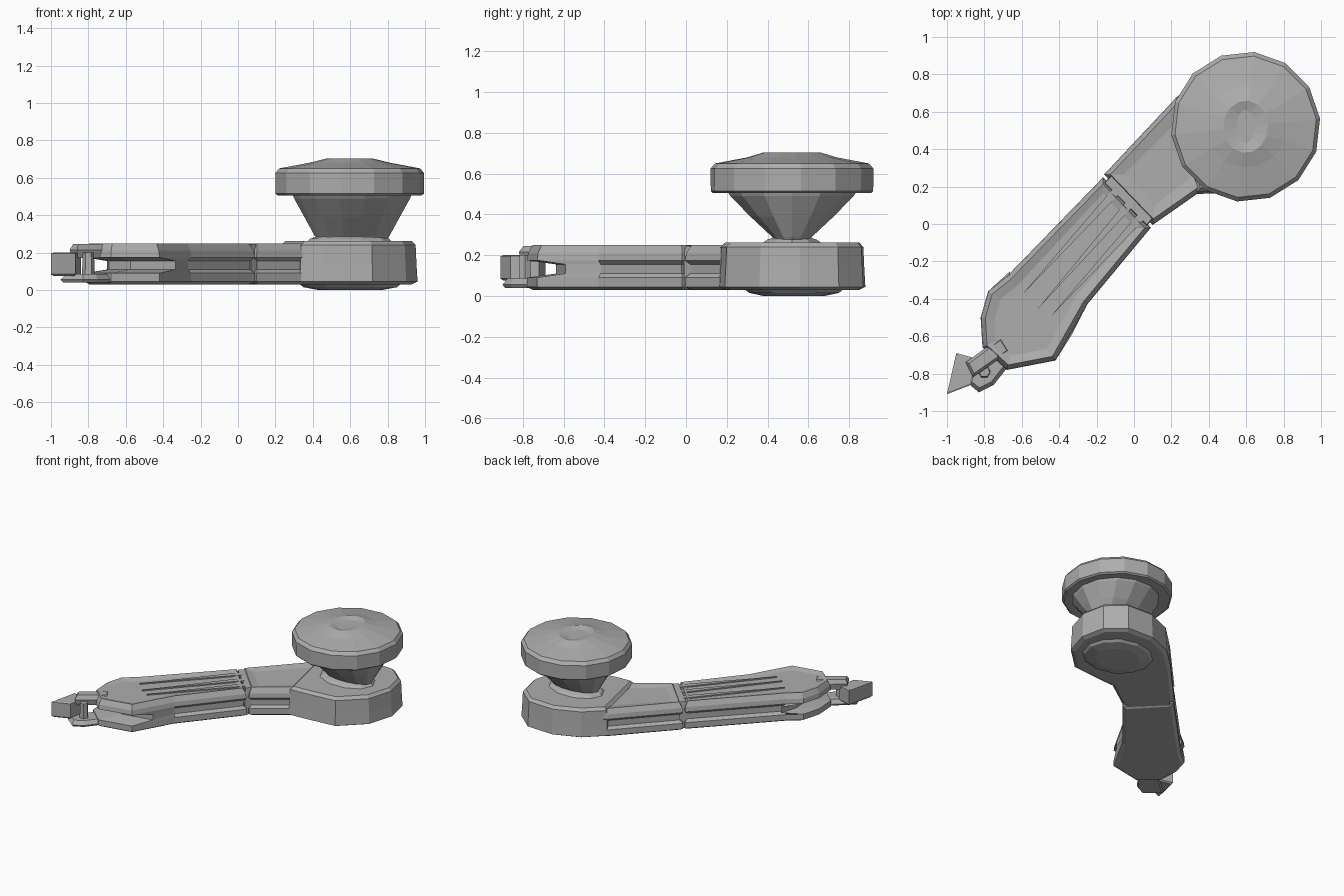
import bpy, bmesh, math
from mathutils import Vector

cube = bpy.data.objects.get("Cube")
if cube:
    bpy.data.objects.remove(cube, do_unlink=True)

grey = bpy.data.materials.new("plain grey")
grey.use_nodes = True
colour = (0.42, 0.42, 0.42, 1)
grey.diffuse_color = colour
grey.node_tree.nodes["Principled BSDF"].inputs["Base Color"].default_value = colour


def finish(name, bm):
    bmesh.ops.recalc_face_normals(bm, faces=bm.faces)
    mesh = bpy.data.meshes.new(name)
    bm.to_mesh(mesh)
    bm.free()
    mesh.materials.append(grey)
    obj = bpy.data.objects.new(name, mesh)
    bpy.context.collection.objects.link(obj)
    return obj


def shrink(outline, amount):
    """Move every corner of a counter-clockwise outline inward."""
    pts = [Vector(p) for p in outline]
    result = []
    for i, p in enumerate(pts):
        a = (p - pts[i - 1]).normalized()
        b = (pts[(i + 1) % len(pts)] - p).normalized()
        na, nb = Vector((-a.y, a.x)), Vector((-b.y, b.x))
        result.append(p + (na + nb) * amount / max(0.5, 1 + na.dot(nb)))
    return result


def stack(name, rings, recess=None):
    """Skin a list of (height, outline) rings and cap both ends."""
    bm = bmesh.new()
    loops = [[bm.verts.new((x, y, z)) for x, y in pts] for z, pts in rings]
    n = len(loops[0])
    for low, high in zip(loops, loops[1:]):
        for i in range(n):
            j = (i + 1) % n
            bm.faces.new((low[i], low[j], high[j], high[i]))
    bm.faces.new(loops[0][::-1])
    top = bm.faces.new(loops[-1])
    if recess:
        bm.normal_update()
        bmesh.ops.inset_region(bm, faces=[top], thickness=recess, depth=-0.012)
    return finish(name, bm)


def slab(name, outline, profile, recess=None):
    return stack(name, [(z, shrink(outline, d)) for z, d in profile], recess)


def turned(name, centre, sides, profile, angle=0.0):
    """Faceted round part; profile holds (x radius, y radius, height)."""
    rings = []
    for rx, ry, z in profile:
        pts = []
        for k in range(sides):
            t = 2 * math.pi * k / sides + angle
            pts.append((centre[0] + rx * math.cos(t), centre[1] + ry * math.sin(t)))
        rings.append((z, pts))
    return stack(name, rings)


# Arm in two lengths with a shallow groove along each side
grooved = [(0.03, 0.025), (0.045, 0), (0.09, 0), (0.11, 0.02),
           (0.155, 0.02), (0.175, 0), (0.21, 0.005), (0.25, 0.025)]
forearm = [(-0.165, 0.25), (-0.68, -0.28), (-0.78, -0.36), (-0.82, -0.5),
           (-0.81, -0.66), (-0.68, -0.78), (-0.42, -0.73), (-0.25, -0.43),
           (0.09, -0.02)]
rings = [(z, shrink(forearm, d)) for z, d in grooved]
# The groove deepens into an open mouth at the thin end
for z, pts in rings[3:5]:
    for p in pts:
        if p.x + p.y < -1.08:
            p += Vector((0.1, 0.12))
stack("forearm", rings, 0.05)
shoulder = [(0.1, -0.005), (0.35, 0.17), (0.55, 0.25), (0.6, 0.5),
            (0.35, 0.75), (0.22, 0.67), (-0.16, 0.265)]
slab("shoulder", shoulder, grooved, 0.07)

# Joint between the two lengths
joint = [(0.07, -0.04), (0.13, 0.03), (-0.12, 0.29), (-0.19, 0.22)]
slab("joint_core", joint, [(0.035, 0.025), (0.08, 0.02), (0.2, 0.02), (0.245, 0.025)])

# Raised ribs on the top of the arm
for i, (a, b) in enumerate([((-0.1, 0.17), (-0.6, -0.38)),
                            ((-0.03, 0.1), (-0.52, -0.46)),
                            ((0.03, 0.03), (-0.45, -0.5))]):
    a, b = Vector(a), Vector(b)
    d = (b - a).normalized() * 0.018
    side = Vector((-d.y, d.x))
    slab(f"top_rib_{i + 1}", [a - side, b, a + side][::-1], [(0.225, 0), (0.248, 0.004)])

# Rounded head that carries the knob, with its foot disc
head = [(0.33, 0.16), (0.45, 0.165), (0.72, 0.19), (0.9, 0.36), (0.96, 0.56),
        (0.92, 0.75), (0.78, 0.87), (0.56, 0.88), (0.36, 0.8), (0.22, 0.67)]
slab("head", head, [(0.03, 0.03), (0.045, 0), (0.13, 0.005), (0.24, 0.01), (0.262, 0.03)])
turned("foot_disc", (0.6, 0.53), 12, [(0.17, 0.15, 0.0), (0.25, 0.22, 0.015),
                                      (0.28, 0.25, 0.04)])

# Knob: flange, flared oval stem and wide cap
middle = (0.597, 0.52)
turned("neck_flange", middle, 10, [(0.23, 0.16, 0.255), (0.21, 0.13, 0.275),
                                   (0.15, 0.07, 0.295)])
turned("flared_stem", (0.61, 0.52), 14, [(0.18, 0.08, 0.26), (0.2, 0.1, 0.29),
                                         (0.255, 0.21, 0.39), (0.31, 0.31, 0.49),
                                         (0.32, 0.33, 0.52)])
turned("cap", middle, 14, [(0.385, 0.39, 0.505), (0.399, 0.401, 0.515), (0.4, 0.402, 0.625),
                           (0.38, 0.38, 0.65), (0.22, 0.22, 0.68), (0.12, 0.14, 0.704),
                           (0.05, 0.09, 0.69)], 0.11)

# Broken hook at the thin end
hook = [(-0.95, -0.69), (-1.0, -0.91), (-0.87, -0.86), (-0.84, -0.72)]
slab("hook_block", hook, [(0.075, 0.01), (0.085, 0), (0.195, 0), (0.2, 0.01)])
upper_jaw = [(-0.9, -0.74), (-0.86, -0.82), (-0.66, -0.68), (-0.71, -0.6)]
slab("upper_jaw", upper_jaw, [(0.17, 0.01), (0.215, 0), (0.245, 0.015)])
lower_jaw = [(-0.95, -0.8), (-0.83, -0.9), (-0.75, -0.86), (-0.64, -0.72), (-0.78, -0.65)]
slab("lower_jaw", lower_jaw, [(0.04, 0.01), (0.055, 0), (0.085, 0.02)])
turned("hook_pin", (-0.8, -0.79), 6, [(0.035, 0.035, 0.06), (0.03, 0.03, 0.2)])
